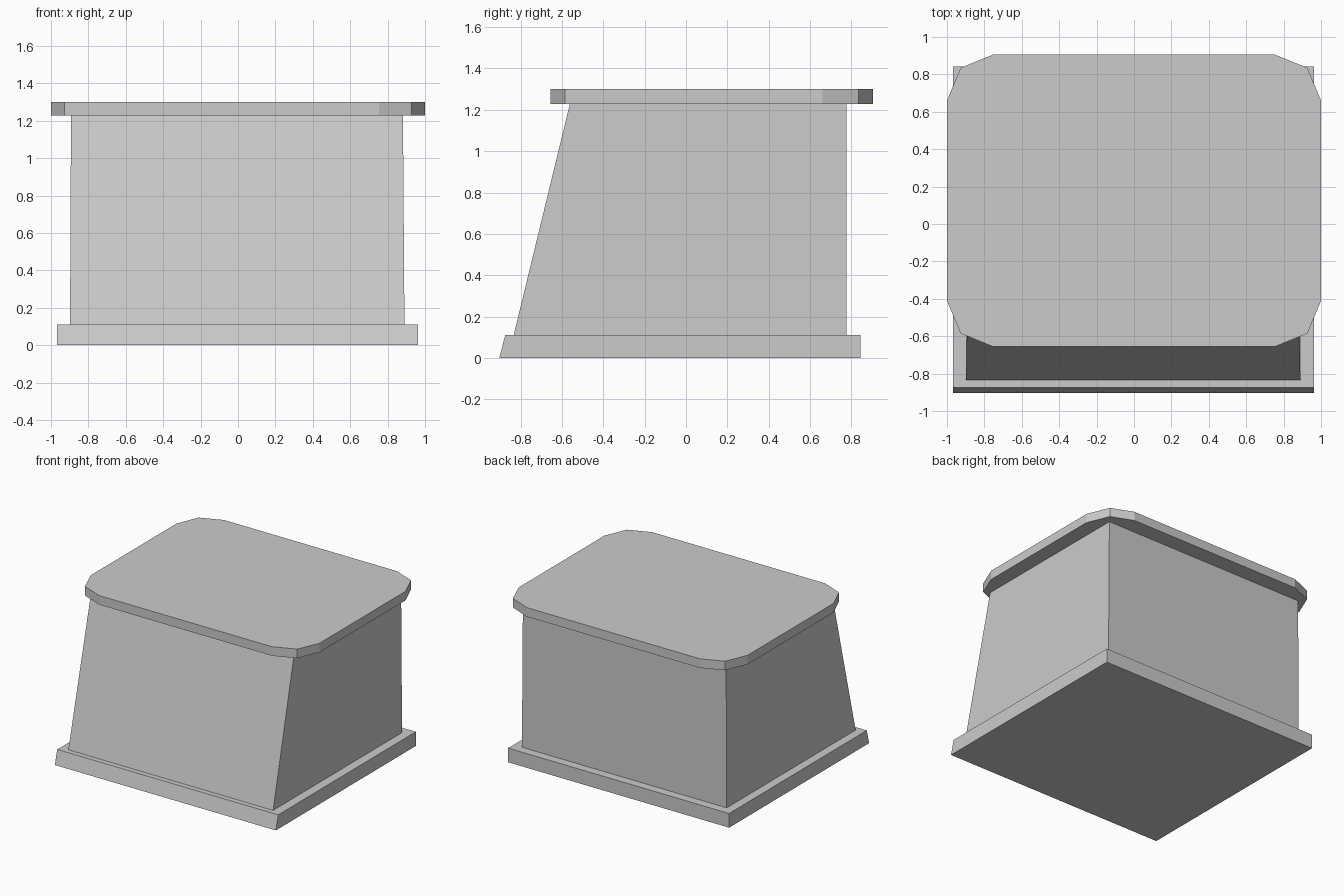
import bpy
import bmesh

if "Cube" in bpy.data.objects:
    bpy.data.objects.remove(bpy.data.objects["Cube"])

grey = bpy.data.materials.new("light_grey")
grey.use_nodes = True
COLOUR = (0.6, 0.6, 0.6, 1)
grey.diffuse_color = COLOUR
grey.node_tree.nodes["Principled BSDF"].inputs["Base Color"].default_value = COLOUR


def loft(name, lower, upper, z0, z1):
    """Solid between two matching outlines."""
    bm = bmesh.new()
    a = [bm.verts.new((x, y, z0)) for x, y in lower]
    b = [bm.verts.new((x, y, z1)) for x, y in upper]
    bm.faces.new(a[::-1])
    bm.faces.new(b)
    for i in range(len(a)):
        j = (i + 1) % len(a)
        bm.faces.new((a[i], a[j], b[j], b[i]))
    bmesh.ops.recalc_face_normals(bm, faces=bm.faces)
    mesh = bpy.data.meshes.new(name)
    bm.to_mesh(mesh)
    bm.free()
    mesh.materials.append(grey)
    obj = bpy.data.objects.new(name, mesh)
    bpy.context.collection.objects.link(obj)
    return obj


def rect(x0, x1, y0, y1):
    return [(x0, y0), (x1, y0), (x1, y1), (x0, y1)]


# Plinth with a sloping front edge
loft("plinth", rect(-0.967, 0.963, -0.903, 0.843),
     rect(-0.967, 0.963, -0.874, 0.843), 0, 0.112)

# Body with a slanted front
loft("body", rect(-0.898, 0.89, -0.833, 0.775),
     rect(-0.893, 0.882, -0.562, 0.775), 0.112, 1.228)

# Lid with two-step rounded corners
hx, hy, cy = 1.0, 0.78, 0.125
corner = [(hx, hy - 0.245), (hx - 0.073, hy - 0.07), (hx - 0.245, hy)]
outline = []
for sx, sy in ((1, 1), (-1, 1), (-1, -1), (1, -1)):
    pts = corner if sx * sy > 0 else corner[::-1]
    outline += [(sx * x, cy + sy * y) for x, y in pts]
loft("lid", outline, outline, 1.228, 1.3)
